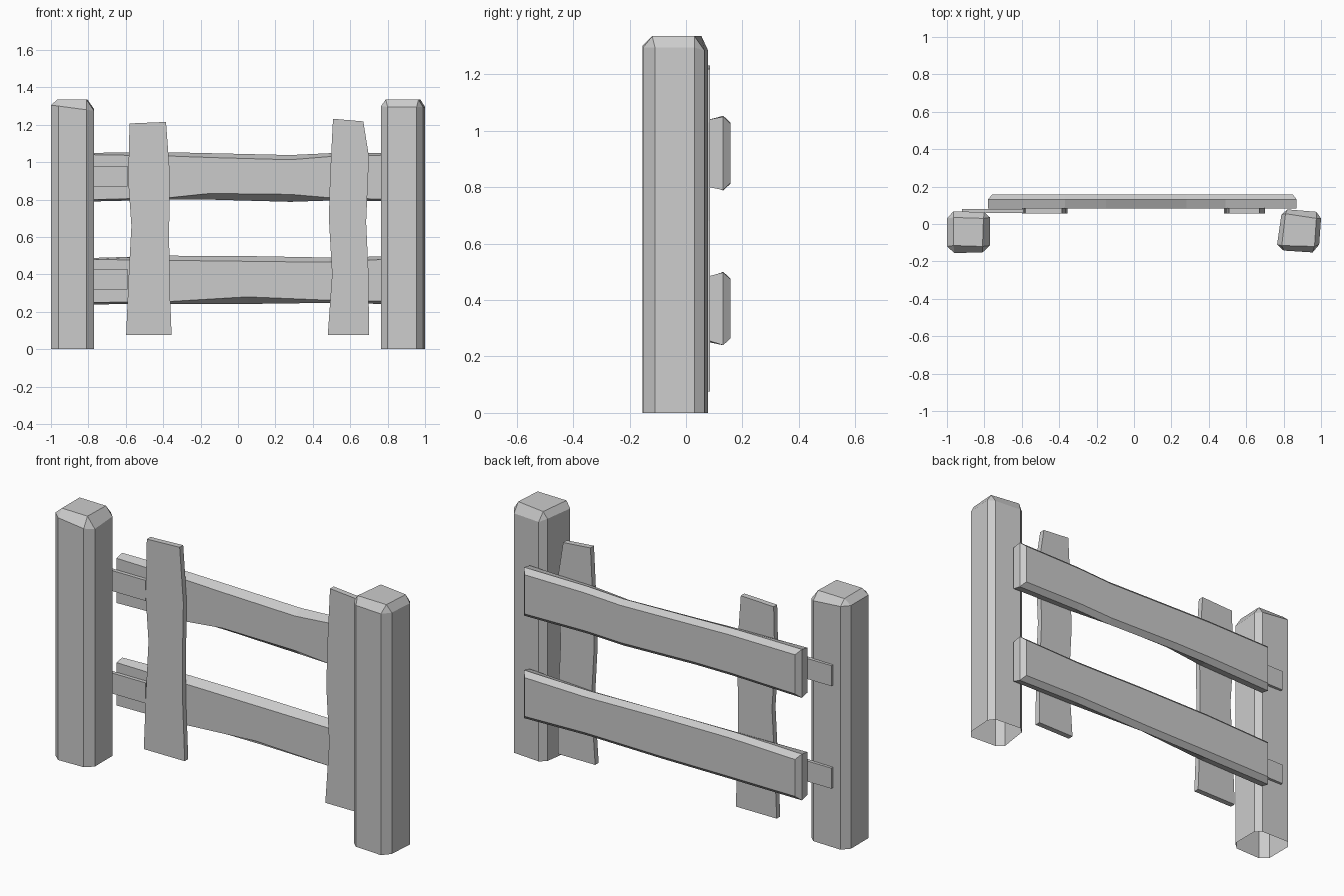
import bpy, bmesh


def make(name, verts, faces):
    bm = bmesh.new()
    vs = [bm.verts.new(v) for v in verts]
    for f in faces:
        bm.faces.new([vs[i] for i in f])
    bmesh.ops.recalc_face_normals(bm, faces=bm.faces)
    me = bpy.data.meshes.new(name)
    bm.to_mesh(me)
    bm.free()
    ob = bpy.data.objects.new(name, me)
    bpy.context.collection.objects.link(ob)
    return ob


def post(name, ring, heights, cap, top=1.335):
    # eight-sided shaft, open below, with a chamfered square cap
    verts = [(x, y, 0) for x, y in ring]
    verts += [(x, y, h) for (x, y), h in zip(ring, heights)]
    verts += [(x, y, top) for x, y in cap]
    faces = [(i, (i + 1) % 8, 8 + (i + 1) % 8, 8 + i) for i in range(8)]
    for k in range(4):
        a, b, c = 8 + 2 * k, 9 + 2 * k, 8 + (2 * k + 2) % 8
        faces += [(a, b, 16 + (k + 1) % 4, 16 + k),
                  (b, c, 16 + (k + 1) % 4)]
    faces.append((16, 17, 18, 19))
    return make(name, verts, faces)


def rail(name, stations):
    # each station: x, outer top, outer bottom, front top, front bottom
    verts, faces, n = [], [], len(stations)
    for i, (x, zt, zb, ft, fb) in enumerate(stations):
        bx = x + (0.022 if i == 0 else -0.022 if i == n - 1 else 0)
        verts += [(x, 0.083, fb), (x, 0.083, ft), (x, 0.132, zt),
                  (bx, 0.158, zt - 0.025), (bx, 0.158, zb + 0.025), (x, 0.132, zb)]
    for i in range(n - 1):
        for j in range(6):
            k = (j + 1) % 6
            faces.append((6 * i + j, 6 * i + k, 6 * i + 6 + k, 6 * i + 6 + j))
    for o in (0, 6 * (n - 1)):
        faces += [(o, o + 1, o + 2, o + 5), (o + 2, o + 3, o + 4, o + 5)]
    return make(name, verts, faces)


def board(name, rows, y0=0.055, y1=0.085):
    # each row: left x, left z, right x, right z
    verts, faces, n = [], [], len(rows)
    for xl, zl, xr, zr in rows:
        verts += [(xl, y0, zl), (xr, y0, zr), (xr, y1, zr), (xl, y1, zl)]
    for i in range(n - 1):
        for j in range(4):
            k = (j + 1) % 4
            faces.append((4 * i + j, 4 * i + k, 4 * i + 4 + k, 4 * i + 4 + j))
    faces += [(0, 1, 2, 3), tuple(4 * n - 4 + j for j in range(4))]
    return make(name, verts, faces)


# Posts
post("left_post",
     [(-0.96, -0.155), (-0.81, -0.152), (-0.77, -0.115), (-0.77, 0.035),
      (-0.80, 0.063), (-0.965, 0.068), (-1.0, 0.03), (-1.0, -0.12)],
     [1.30, 1.28, 1.275, 1.285, 1.29, 1.305, 1.305, 1.305],
     [(-0.965, -0.115), (-0.81, -0.12), (-0.805, 0.03), (-0.965, 0.035)])
post("right_post",
     [(0.80, -0.142), (0.955, -0.152), (0.99, -0.11), (1.0, 0.03),
      (0.975, 0.065), (0.82, 0.078), (0.788, 0.05), (0.765, -0.11)],
     [1.295] * 4 + [1.285] * 2 + [1.30] * 2,
     [(0.79, -0.115), (0.965, -0.12), (0.975, 0.03), (0.81, 0.055)])

# Rails
rail("upper_rail", [(-0.78, 1.05, 0.79, 1.04, 0.80),
                    (-0.37, 1.053, 0.80, 1.033, 0.81),
                    (-0.15, 1.048, 0.80, 1.025, 0.833),
                    (0.28, 1.038, 0.788, 1.013, 0.828),
                    (0.49, 1.048, 0.795, 1.03, 0.81),
                    (0.87, 1.05, 0.79, 1.04, 0.80)])
rail("lower_rail", [(-0.78, 0.488, 0.24, 0.48, 0.25),
                    (-0.37, 0.50, 0.242, 0.475, 0.255),
                    (0.05, 0.498, 0.242, 0.47, 0.28),
                    (0.49, 0.49, 0.248, 0.465, 0.262),
                    (0.87, 0.498, 0.24, 0.485, 0.255)])

# Upright planks
board("left_plank", [(-0.598, 0.075, -0.355, 0.075),
                     (-0.585, 0.38, -0.367, 0.38),
                     (-0.57, 0.66, -0.368, 0.66),
                     (-0.587, 0.90, -0.363, 0.92),
                     (-0.58, 1.207, -0.385, 1.215)])
board("right_plank", [(0.48, 0.075, 0.70, 0.075),
                      (0.503, 0.40, 0.698, 0.40),
                      (0.486, 0.70, 0.685, 0.68),
                      (0.492, 0.92, 0.70, 1.03),
                      (0.508, 1.232, 0.67, 1.218)])

# Short tabs joining the left post to the left plank
for label, z in (("upper", 0.87), ("lower", 0.32)):
    board(label + "_tab", [(-0.92, z, -0.59, z), (-0.92, z + 0.11, -0.59, z + 0.11)],
          0.06, 0.08)
